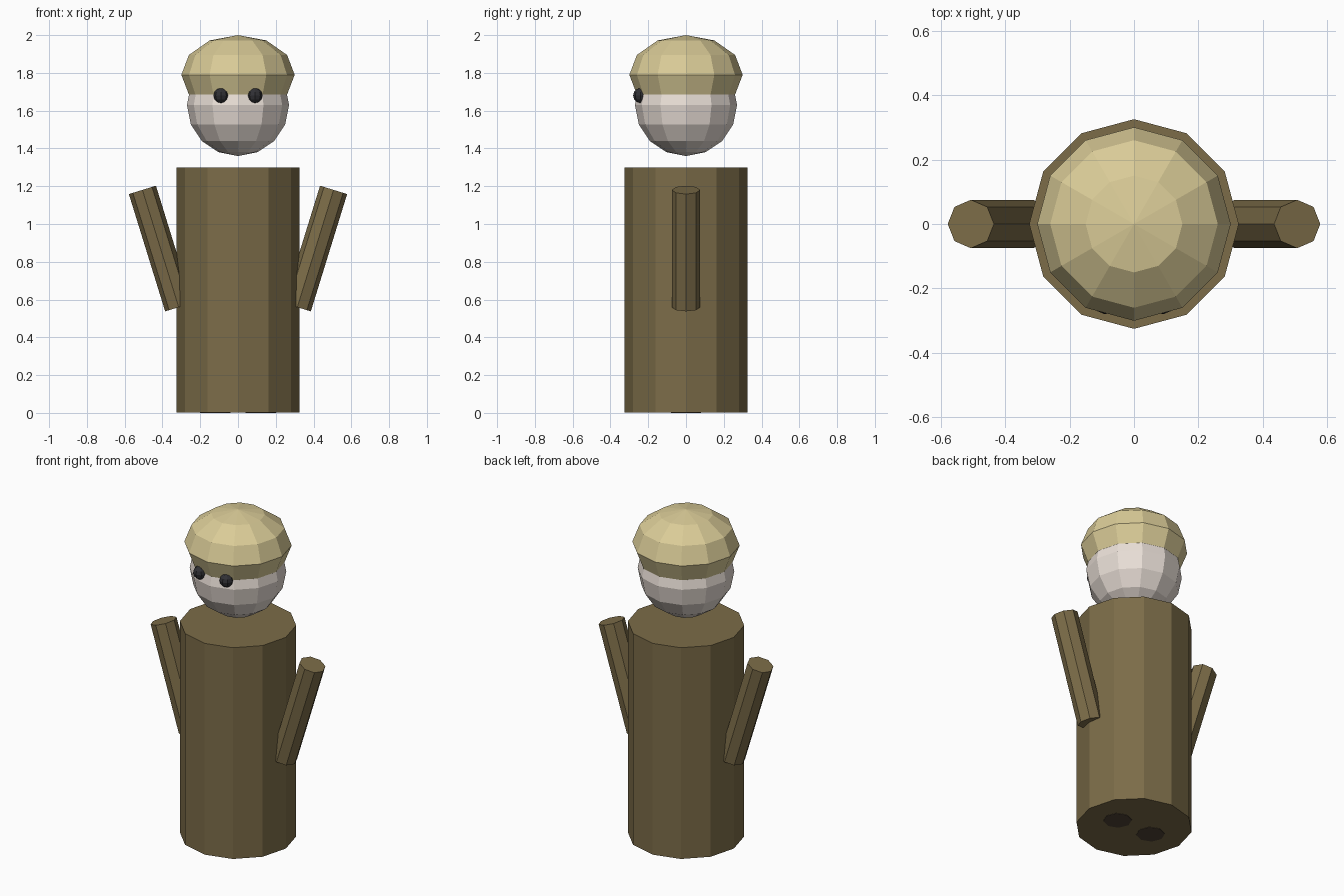
import bpy
from math import pi

if "Cube" in bpy.data.objects:
    bpy.data.objects.remove(bpy.data.objects["Cube"])


def material(name, rgb):
    m = bpy.data.materials.new(name)
    m.diffuse_color = (*rgb, 1)
    m.use_nodes = True
    m.node_tree.nodes["Principled BSDF"].inputs["Base Color"].default_value = m.diffuse_color
    return m


CLOTH = material("brown_cloth", (0.20, 0.15, 0.065))
STRAW = material("pale_straw", (0.70, 0.60, 0.31))
SKIN = material("pale_skin", (0.82, 0.74, 0.68))
DARK = material("dark_eye", (0.03, 0.03, 0.035))
SOLE = material("dark_sole", (0.08, 0.055, 0.035))


def finish(name, mat):
    ob = bpy.context.object
    ob.name = name
    ob.data.materials.append(mat)
    return ob


def ball(name, mat, loc, r, segments, rings, squash=1.0):
    bpy.ops.mesh.primitive_uv_sphere_add(
        segments=segments, ring_count=rings, radius=r, location=loc)
    bpy.context.object.scale.z = squash
    return finish(name, mat)


def rod(name, mat, loc, r, length, sides, tilt=0.0):
    bpy.ops.mesh.primitive_cylinder_add(
        vertices=sides, radius=r, depth=length, location=loc, rotation=(0, tilt, 0))
    return finish(name, mat)


# Robe body: twelve-sided column
rod("body", CLOTH, (0, 0, 0.651), 0.325, 1.298, 12)

# Floating head and squashed cap that sinks over it
ball("head", SKIN, (0, 0, 1.63), 0.27, 12, 8)
ball("cap", STRAW, (0, 0, 1.79), 0.30, 12, 6, squash=0.7)

# Paired parts: raised arms, eyes, and soles flush with the base
for side, s in (("left", -1), ("right", 1)):
    rod(f"{side}_arm", CLOTH, (s * 0.41, 0, 0.87), 0.075, 0.65, 8, tilt=s * 0.3)
    ball(f"{side}_eye", DARK, (s * 0.09, -0.24, 1.68), 0.04, 8, 6)
    rod(f"{side}_sole", SOLE, (s * 0.12, 0, 0.01), 0.08, 0.02, 8)
